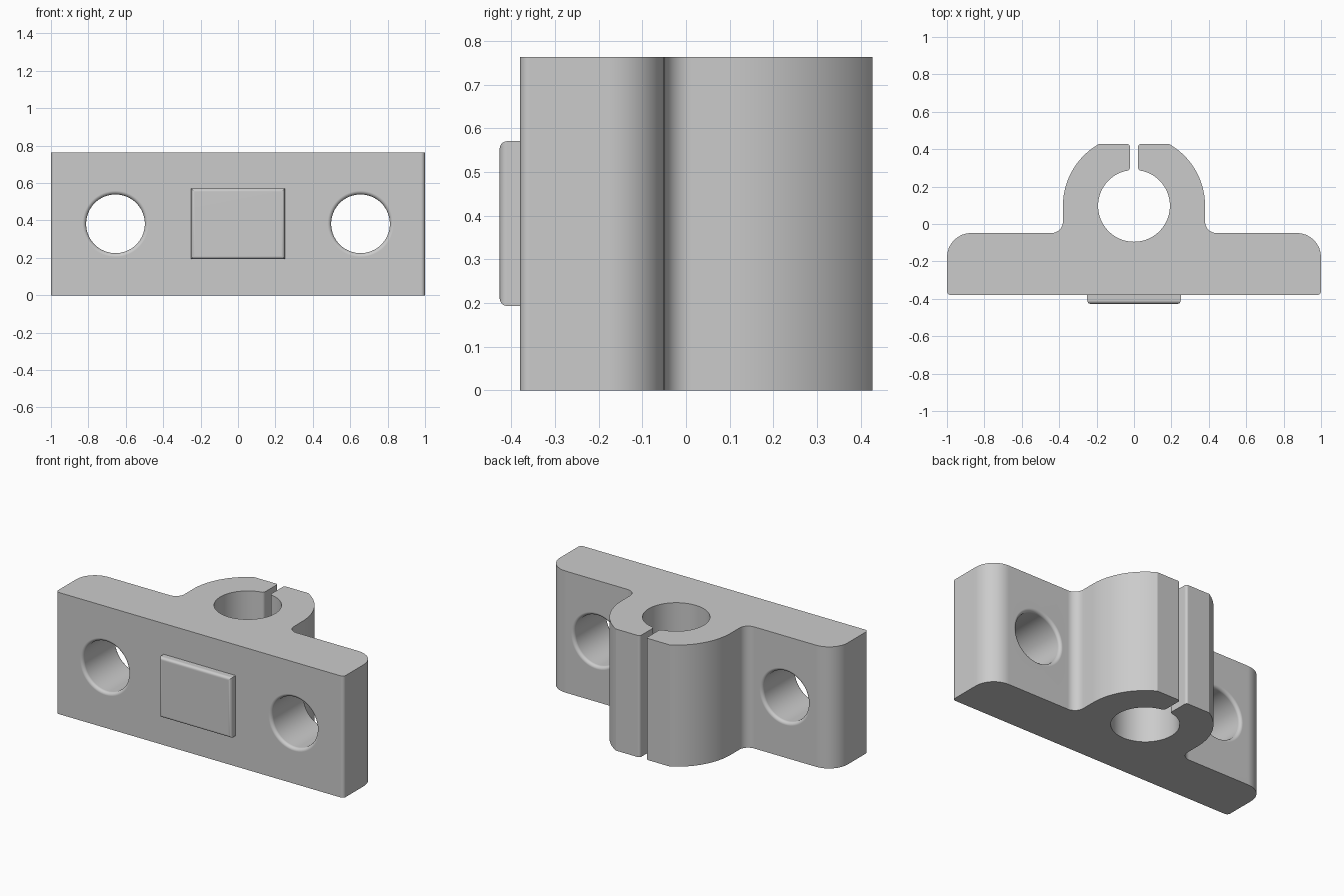
import bpy, bmesh
from math import sin, cos, pi, sqrt, asin, acos
from mathutils import Vector

if "Cube" in bpy.data.objects:
    bpy.data.objects.remove(bpy.data.objects["Cube"], do_unlink=True)

HEIGHT = 0.764
FRONT, BACK = -0.38, -0.048        # faces of the mounting plate
TOP = 0.427                        # flat end of the clamp
CY, R_OUT, R_BORE = 0.097, 0.38, 0.192
SLOT = 0.022                       # half width of the clamp slot
HOLE_X, HOLE_R, HOLE_LIP = 0.655, 0.157, 0.02

grey = bpy.data.materials.new("plain_grey")
grey.use_nodes = True
grey.diffuse_color = (0.6, 0.6, 0.6, 1)
grey.node_tree.nodes["Principled BSDF"].inputs["Base Color"].default_value = (0.6, 0.6, 0.6, 1)


def make_object(name, bm):
    bmesh.ops.recalc_face_normals(bm, faces=bm.faces[:])
    mesh = bpy.data.meshes.new(name)
    bm.to_mesh(mesh)
    bm.free()
    ob = bpy.data.objects.new(name, mesh)
    bpy.context.collection.objects.link(ob)
    mesh.materials.append(grey)
    return ob


def select_only(ob):
    bpy.ops.object.select_all(action='DESELECT')
    ob.select_set(True)
    bpy.context.view_layer.objects.active = ob


def finish(ob):
    select_only(ob)
    bpy.ops.object.shade_smooth_by_angle(angle=pi / 6)
    mod = ob.modifiers.new("even_normals", 'WEIGHTED_NORMAL')
    mod.keep_sharp = True


def arc(radius, a0, a1, n):
    return [(radius * cos(a0 + (a1 - a0) * i / n),
             CY + radius * sin(a0 + (a1 - a0) * i / n), 0) for i in range(n + 1)]


def round_corners(path, n=8):
    """Replace each (x, y, radius) corner of an open path by a tangent arc."""
    out = []
    for i, (x, y, r) in enumerate(path):
        p = Vector((x, y))
        if r == 0:
            out.append(p)
            continue
        u = (Vector(path[i - 1][:2]) - p).normalized()
        v = (Vector(path[i + 1][:2]) - p).normalized()
        half = acos(u.dot(v)) / 2
        centre = p + (u + v).normalized() * (r / sin(half))
        a = p + u * (r * cos(half) / sin(half)) - centre
        b = p + v * (r * cos(half) / sin(half)) - centre
        sweep = pi - 2 * half
        for k in range(n + 1):
            t = k / n
            out.append(centre + (a * sin((1 - t) * sweep) + b * sin(t * sweep)) / sin(sweep))
    return out


# Bracket body: half outline, mirrored and extruded upward
slot_end = CY + sqrt(R_BORE ** 2 - SLOT ** 2)
half = [(1, FRONT, 0.022), (1, BACK, 0.13), (R_OUT, BACK, 0.06)]
half += arc(R_OUT, 0, asin((TOP - CY) / R_OUT), 20)
half += [(SLOT, TOP, 0.015), (SLOT, slot_end, 0.018)]
half += arc(R_BORE, acos(0.05 / R_BORE), -pi / 2, 48)
right = round_corners([(0, FRONT, 0)] + half)
outline = right + [Vector((-p.x, p.y)) for p in reversed(right[1:-1])]

# The seam points on the centre line are shared: split into two mirrored faces
bm = bmesh.new()
verts = [bm.verts.new((p.x, p.y, 0)) for p in outline]
m = len(right)
faces = [bm.faces.new(verts[:m]), bm.faces.new(verts[m - 1:] + verts[:1])]
bm.normal_update()
grown = bmesh.ops.extrude_face_region(bm, geom=faces, use_keep_orig=True)["geom"]
bmesh.ops.translate(bm, vec=(0, 0, HEIGHT),
                    verts=[g for g in grown if isinstance(g, bmesh.types.BMVert)])
body = make_object("bracket_body", bm)


# Bolt holes with rounded lips at both ends
def hole_cutter(x):
    lip = [(HOLE_LIP * (1 - sin(k * pi / 12)), HOLE_LIP * (1 - cos(k * pi / 12)))
           for k in range(7)]
    prof = [(FRONT - 0.03, HOLE_R + HOLE_LIP)]
    prof += [(FRONT + d, HOLE_R + g) for g, d in lip]
    prof += [(BACK - d, HOLE_R + g) for g, d in reversed(lip)]
    prof += [(BACK + 0.03, HOLE_R + HOLE_LIP)]
    bm = bmesh.new()
    n = 64
    rings = [[bm.verts.new((x + r * cos(2 * pi * i / n), y, HEIGHT / 2 + r * sin(2 * pi * i / n)))
              for i in range(n)] for y, r in prof]
    for a, b in zip(rings, rings[1:]):
        for i in range(n):
            j = (i + 1) % n
            bm.faces.new((a[i], a[j], b[j], b[i]))
    bm.faces.new(rings[0])
    bm.faces.new(rings[-1])
    ob = make_object("hole_cutter", bm)
    ob.hide_render = True
    return ob


for side in (-1, 1):
    cutter = hole_cutter(side * HOLE_X)
    mod = body.modifiers.new("bolt_hole", 'BOOLEAN')
    mod.operation = 'DIFFERENCE'
    mod.solver = 'EXACT'
    mod.object = cutter
    select_only(body)
    bpy.ops.object.modifier_apply(modifier=mod.name)
    bpy.data.objects.remove(cutter, do_unlink=True)
finish(body)

# Raised pad on the front with rounded front edges
bm = bmesh.new()
bmesh.ops.create_cube(bm, size=1)
y0, y1 = -TOP, FRONT + 0.01
for v in bm.verts:
    v.co = (v.co.x * 0.5, (y0 + y1) / 2 + v.co.y * (y1 - y0), HEIGHT / 2 + v.co.z * 0.378)
edges = [e for e in bm.edges if all(v.co.y < y0 + 0.001 for v in e.verts)]
bmesh.ops.bevel(bm, geom=edges, offset=0.018, segments=5, profile=0.5, affect='EDGES')
finish(make_object("front_pad", bm))
